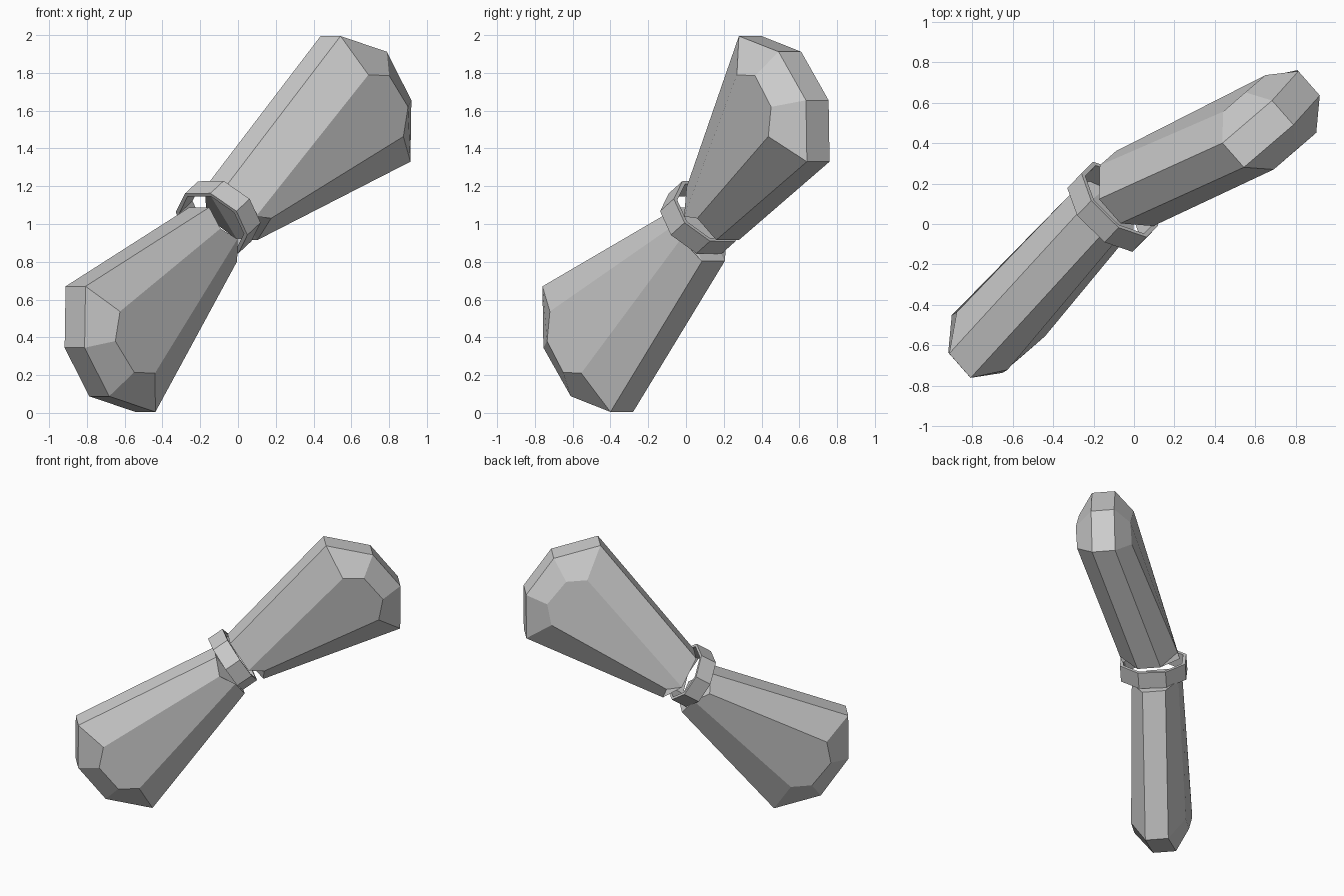
import bpy, bmesh
from mathutils import Vector

if "Cube" in bpy.data.objects:
    bpy.data.objects.remove(bpy.data.objects["Cube"])

N = Vector((-0.66, 0.75, 0.0))  # thickness direction of both loops

# Mid-plane outlines of the flared end: wide rim and inset flat face
RIM_TIP = [(.49, .34, 1.995), (.735, .55, 1.912), (.865, .695, 1.655), (.86, .70, 1.33)]
FACE_TIP = [(.565, .412, 1.79), (.675, .508, 1.785), (.775, .593, 1.62), (.75, .578, 1.463)]


def make_object(name, bm):
    bmesh.ops.recalc_face_normals(bm, faces=bm.faces)
    me = bpy.data.meshes.new(name)
    bm.to_mesh(me)
    bm.free()
    ob = bpy.data.objects.new(name, me)
    bpy.context.collection.objects.link(ob)
    return ob


def bow_loop(name, rim_base, face_base, base_half, flip):
    """Six-sided layers across the thickness, joined and closed front and back."""
    def outline(tip, base):
        pts = [Vector(p) for p in tip]
        if flip:
            pts = [Vector((-p.x, -p.y, 2 - p.z)) for p in pts]
        return [Vector(base[0])] + pts + [Vector(base[1])]

    rim, face = outline(RIM_TIP, rim_base), outline(FACE_TIP, face_base)
    face_off = [base_half] + [.19] * 4 + [base_half]
    bm = bmesh.new()
    layers = []
    for pts, offs, sign in ((face, face_off, -1), (rim, [.08] * 6, -1),
                            (rim, [.08] * 6, 1), (face, face_off, 1)):
        layers.append([bm.verts.new(p + N * o * sign) for p, o in zip(pts, offs)])
    for a, b in zip(layers, layers[1:]):
        for i in range(6):
            j = (i + 1) % 6
            bm.faces.new((a[i], a[j], b[j], b[i]))
    bm.faces.new(layers[0])
    bm.faces.new(layers[-1])
    return make_object(name, bm)


# Two flared loops of the bow
bow_loop("upper_loop", [(-.12, .063, 1.195), (.05, .22, .915)],
         [(-.037, .14, 1.04), (.043, .21, 1.03)], .2, False)
bow_loop("lower_loop", [(-.057, .145, .803), (-.205, .015, 1.088)],
         [(-.11, .094, .92), (-.2, .033, .976)], .162, True)

# Octagonal band around the knot
centre = Vector((-.105, .085, 1.035))
axis = Vector((.58, .60, .54)).normalized()
side = Vector((-.70, .71, 0))
side = (side - axis * side.dot(axis)).normalized()
up = axis.cross(side)
if up.z < 0:
    up = -up
octagon = [(.095, .19), (.225, .075), (.225, -.075), (.095, -.19),
           (-.095, -.19), (-.225, -.075), (-.225, .075), (-.095, .19)]
bm = bmesh.new()
rings = [[bm.verts.new(centre + axis * h + (side * u + up * v) * s) for u, v in octagon]
         for h, s in ((-.06, 1), (.06, 1), (.06, .9), (-.06, .9))]
for k in range(4):
    a, b = rings[k], rings[(k + 1) % 4]
    for i in range(8):
        j = (i + 1) % 8
        bm.faces.new((a[i], a[j], b[j], b[i]))
make_object("centre_band", bm)
